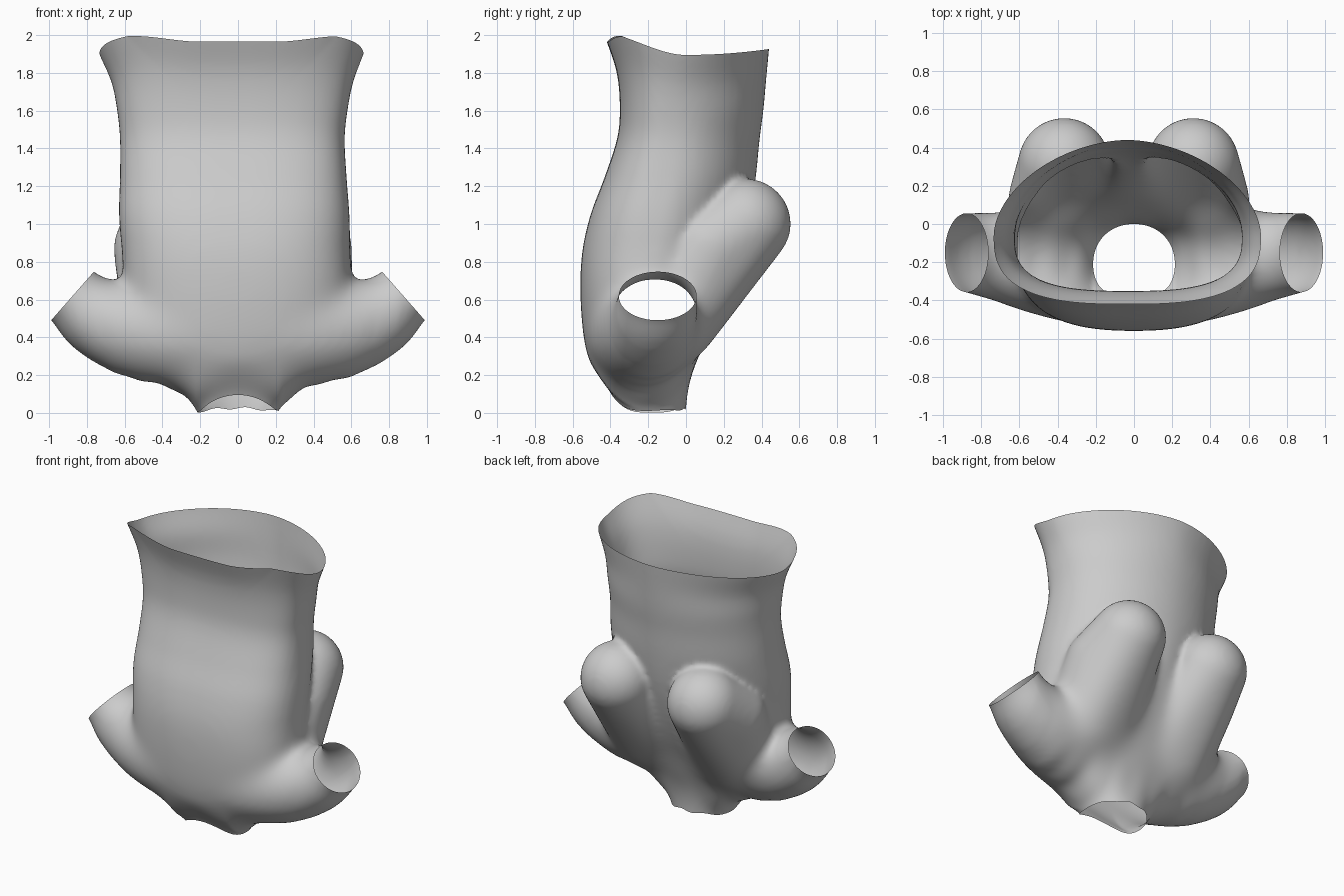
import bpy, bmesh, math
from mathutils import Vector

if "Cube" in bpy.data.objects:
    bpy.data.objects.remove(bpy.data.objects["Cube"])

N = 64


def loft(bm, rings):
    """Closed skin through a list of equal-length point rings."""
    vs = [[bm.verts.new(p) for p in r] for r in rings]
    for a, b in zip(vs, vs[1:]):
        for i in range(N):
            j = (i + 1) % N
            bm.faces.new((a[i], a[j], b[j], b[i]))
    bm.faces.new(vs[0][::-1])
    bm.faces.new(vs[-1])


def spline(rows, steps=6):
    """Catmull-Rom through rows of numbers."""
    out = []
    for k in range(len(rows) - 1):
        r = [rows[max(0, min(len(rows) - 1, k + d))] for d in (-1, 0, 1, 2)]
        for s in range(steps):
            t = s / steps
            out.append([b + .5 * t * (c - a + t * (2 * a - 5 * b + 4 * c - d + t * (3 * (b - c) + d - a)))
                        for a, b, c, d in zip(*r)])
    return out + [list(rows[-1])]


def spow(v, n):
    return math.copysign(abs(v) ** (2 / n), v)


def body_ring(z, cx, hw, yf, yc, yb, nf, nb):
    pts = []
    for i in range(N):
        a = 2 * math.pi * i / N
        c, s = math.cos(a), math.sin(a)
        n = nf if s < 0 else nb
        d = yc - yf if s < 0 else yb - yc
        pts.append(Vector((cx + hw * spow(c, n), yc + d * spow(s, n), z)))
    return pts


def smoothstep(a, b, v):
    t = max(0, min(1, (v - a) / (b - a)))
    return t * t * (3 - 2 * t)


bm = bmesh.new()

# torso tube: z, centre x, half width, front y, widest y, back y, squareness
BODY = [
    (-0.10, 0, .19, -.33, -.20, .00, 2.8, 2.0),
    (0.02, 0, .205, -.39, -.20, .01, 2.8, 2.0),
    (0.10, 0, .28, -.44, -.20, .01, 2.5, 2.0),
    (0.20, 0, .43, -.485, -.20, .03, 2.3, 2.0),
    (0.32, 0, .54, -.53, -.20, .08, 2.3, 1.9),
    (0.45, 0, .59, -.55, -.20, .13, 2.4, 1.8),
    (0.65, 0, .605, -.56, -.18, .22, 2.5, 1.8),
    (0.85, -.01, .605, -.55, -.15, .29, 2.6, 1.8),
    (1.05, -.02, .61, -.505, -.12, .34, 2.7, 1.8),
    (1.25, -.025, .60, -.43, -.08, .37, 2.8, 1.9),
    (1.45, -.03, .595, -.365, -.06, .39, 2.8, 1.9),
    (1.60, -.03, .61, -.35, -.06, .41, 2.8, 1.9),
    (1.75, -.03, .64, -.365, -.06, .425, 2.8, 1.8),
    (1.90, -.035, .70, -.42, -.06, .44, 2.8, 1.8),
    (2.02, -.035, .74, -.46, -.06, .45, 2.8, 1.8),
]
loft(bm, [body_ring(*r) for r in spline(BODY)])

# side sleeves: x, y, z, radius in xz, radius in y
ARM = [(.20, -.25, .40, .25, .285), (.40, -.225, .42, .26, .285),
       (.60, -.19, .455, .25, .265), (.76, -.165, .525, .21, .23),
       (.875, -.15, .62, .172, .207), (1.0, -.14, .74, .175, .212)]
for side in (1, -1):
    rings = []
    path = spline(ARM)
    for k, (x, y, z, r, ry) in enumerate(path):
        p, q = path[max(k - 1, 0)], path[min(k + 1, len(path) - 1)]
        t = Vector((q[0] - p[0], 0, q[2] - p[2])).normalized()
        ring = []
        for i in range(N):
            a = side * 2 * math.pi * i / N
            u = math.cos(a) * r
            ring.append(Vector((side * (x - t.z * u), y + ry * math.sin(a), z + t.x * u)))
        rings.append(ring)
    loft(bm, rings)

# two rounded lobes on the back, each the hull of four spheres
for side, dx in ((1, 0), (-1, .055)):
    hull = bmesh.new()
    for x, y, z, r in ((.31 + dx, .315, 1.0, .24), (.355 + dx, .12, .86, .25),
                       (.23, -.15, .43, .245), (.36, -.08, .50, .255)):
        g = bmesh.ops.create_icosphere(hull, subdivisions=4, radius=r)
        bmesh.ops.translate(hull, verts=g['verts'], vec=(side * x, y, z))
    out = bmesh.ops.convex_hull(hull, input=hull.verts)
    junk = {e for e in out['geom_interior'] if isinstance(e, bmesh.types.BMVert)}
    bmesh.ops.delete(hull, geom=list(junk), context='VERTS')
    tmp = bpy.data.meshes.new("lobe_hull")
    hull.to_mesh(tmp)
    hull.free()
    bm.from_mesh(tmp)
    bpy.data.meshes.remove(tmp)

bmesh.ops.recalc_face_normals(bm, faces=bm.faces)
mesh = bpy.data.meshes.new("torso_shell")
bm.to_mesh(mesh)
bm.free()
obj = bpy.data.objects.new("torso_shell", mesh)
bpy.context.collection.objects.link(obj)

# fuse the parts into one smooth skin
rm = obj.modifiers.new("fuse", 'REMESH')
rm.mode = 'VOXEL'
rm.voxel_size = 0.018
rm.use_smooth_shade = True
sm = obj.modifiers.new("soften", 'SMOOTH')
sm.factor = 0.5
sm.iterations = 8
dg = bpy.context.evaluated_depsgraph_get()
skin = bpy.data.meshes.new_from_object(obj.evaluated_get(dg))
obj.modifiers.clear()
obj.data = skin
bm = bmesh.new()
bm.from_mesh(skin)

# blend the lower half more softly than the lobe tops
for k in range(70):
    low = [v for v in bm.verts
           if -.05 < v.co.z < .95 - .008 * k and abs(v.co.x) < .85 - .002 * k]
    bmesh.ops.smooth_vert(bm, verts=low, factor=.5, use_axis_x=True, use_axis_y=True, use_axis_z=True)


# open the collar, the bottom and both sleeves
def cut(co, no, keep):
    faces = [f for f in bm.faces if keep(f.calc_center_median())]
    geom = set(faces)
    for f in faces:
        geom.update(f.verts)
        geom.update(f.edges)
    bmesh.ops.bisect_plane(bm, geom=list(geom), plane_co=co, plane_no=no, clear_outer=True)


cut((0, 0, 1.9), (0, 0, 1), lambda c: c.z > 1.7)
cut((0, 0, .03), (0, 0, -1), lambda c: c.z < .2)
for side in (1, -1):
    cut((side * .875, 0, .62), (side * .75, 0, .66),
        lambda c: c.x * side > .67 and c.z < 1.0)

# wavy collar and bottom rims
for v in bm.verts:
    x, y, z = v.co
    w = smoothstep(1.5, 1.9, z)
    if w:
        t = y / .43
        rise = .07 * min(1, 1.6 * t * t) if t < 0 else .03 * t * t
        rise += .03 * smoothstep(.2, .55, abs(x)) * smoothstep(0, .3, -y)
        v.co.z += w * (rise - .005)
    w = 1 - smoothstep(.03, .32, z)
    if w:
        arch = max(0, 1 - (x / .22) ** 2)
        front = 1 - smoothstep(-.38, -.2, y)
        v.co.z += w * (.09 * arch * front + .02 * arch * (1 - front)
                       + .006 * math.sin(40 * x) * (1 - front) - .025)
bm.to_mesh(skin)
bm.free()
for p in skin.polygons:
    p.use_smooth = True
